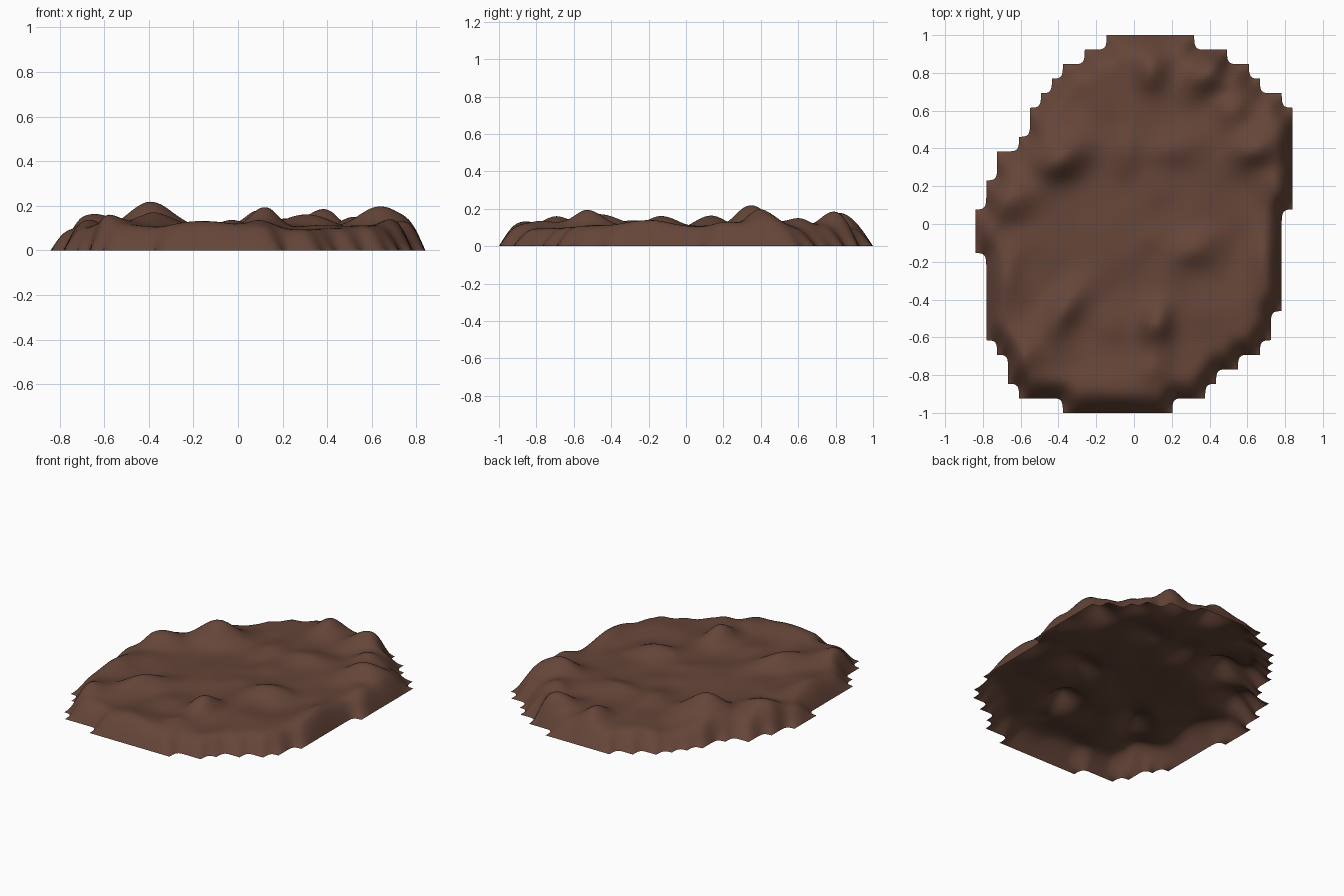
import bpy, bmesh, math
from mathutils import Vector, noise

NX, NY = 29, 26
DX, DY = 1.68 / NX, 2.0 / NY

# First and last grid column of every row, from back (y = 1) to front (y = -1)
ROWS = [(12, 20), (10, 23), (8, 25), (7, 26), (6, 28), (5, 29), (5, 29), (4, 29),
        (2, 29), (2, 29), (1, 29), (1, 29), (0, 28), (0, 28), (0, 28), (1, 28),
        (1, 28), (1, 28), (1, 28), (1, 27), (1, 27), (2, 26), (3, 24), (3, 22),
        (4, 21), (8, 18)]

# Mounds: x, y, height, long radius, short radius, heading in degrees
MOUNDS = [(-0.39, 0.35, 0.155, 0.13, 0.08, 25), (0.12, -0.52, 0.145, 0.10, 0.07, 70),
          (0.39, 0.80, 0.125, 0.12, 0.07, 35), (0.64, 0.40, 0.125, 0.13, 0.07, 20),
          (0.09, 0.81, 0.11, 0.07, 0.08, 0), (0.22, 0.40, 0.06, 0.16, 0.07, 15),
          (-0.38, -0.46, 0.095, 0.15, 0.07, 55), (0.31, -0.13, 0.08, 0.15, 0.07, 25),
          (-0.65, 0.12, 0.085, 0.13, 0.07, 5), (-0.61, -0.70, 0.08, 0.10, 0.08, 0),
          (0.52, 0.60, 0.085, 0.07, 0.06, 0), (0.68, -0.15, 0.05, 0.07, 0.14, 0),
          (0.10, -0.76, 0.05, 0.10, 0.06, 60), (-0.67, -0.25, 0.055, 0.13, 0.06, 80),
          (-0.04, 0.38, 0.04, 0.12, 0.06, 80), (0.10, -0.06, 0.03, 0.1, 0.06, 30),
          (-0.30, 0.62, -0.02, 0.12, 0.10, 45), (0.72, 0.20, 0.04, 0.08, 0.08, 0),
          (-0.20, -0.88, 0.025, 0.18, 0.08, 0)]


def height(x, y):
    z = 0.102 + 0.024 * noise.noise(Vector((x * 5.5, y * 5.5, 3.7)))
    for mx, my, h, a, b, deg in MOUNDS:
        c, s = math.cos(math.radians(deg)), math.sin(math.radians(deg))
        u, v = (x - mx) * c + (y - my) * s, (y - my) * c - (x - mx) * s
        z += h * math.exp(-(u / a) ** 2 - (v / b) ** 2)
    return z


# Dirt patch: stepped grid of cells, rim on the ground, inside raised
bm = bmesh.new()
grid = {}


def vert(i, j):
    if (i, j) not in grid:
        grid[i, j] = bm.verts.new((-0.84 + i * DX, 1 - j * DY, 0))
    return grid[i, j]


for j, (first, last) in enumerate(ROWS):
    for i in range(first, last):
        bm.faces.new((vert(i, j + 1), vert(i + 1, j + 1), vert(i + 1, j), vert(i, j)))
for v in bm.verts:
    if not v.is_boundary:
        v.co.z = height(v.co.x, v.co.y)
for f in bm.faces:
    f.smooth = True

mesh = bpy.data.meshes.new("dirt_patch")
bm.to_mesh(mesh)
bm.free()
dirt = bpy.data.objects.new("dirt_patch", mesh)
bpy.context.collection.objects.link(dirt)

# Smooth the mounds, keep the outer corners square
sub = dirt.modifiers.new("smooth", 'SUBSURF')
sub.levels = sub.render_levels = 2
sub.boundary_smooth = 'PRESERVE_CORNERS'

brown = bpy.data.materials.new("brown_earth")
brown.diffuse_color = (0.132, 0.06, 0.04, 1)
mesh.materials.append(brown)
